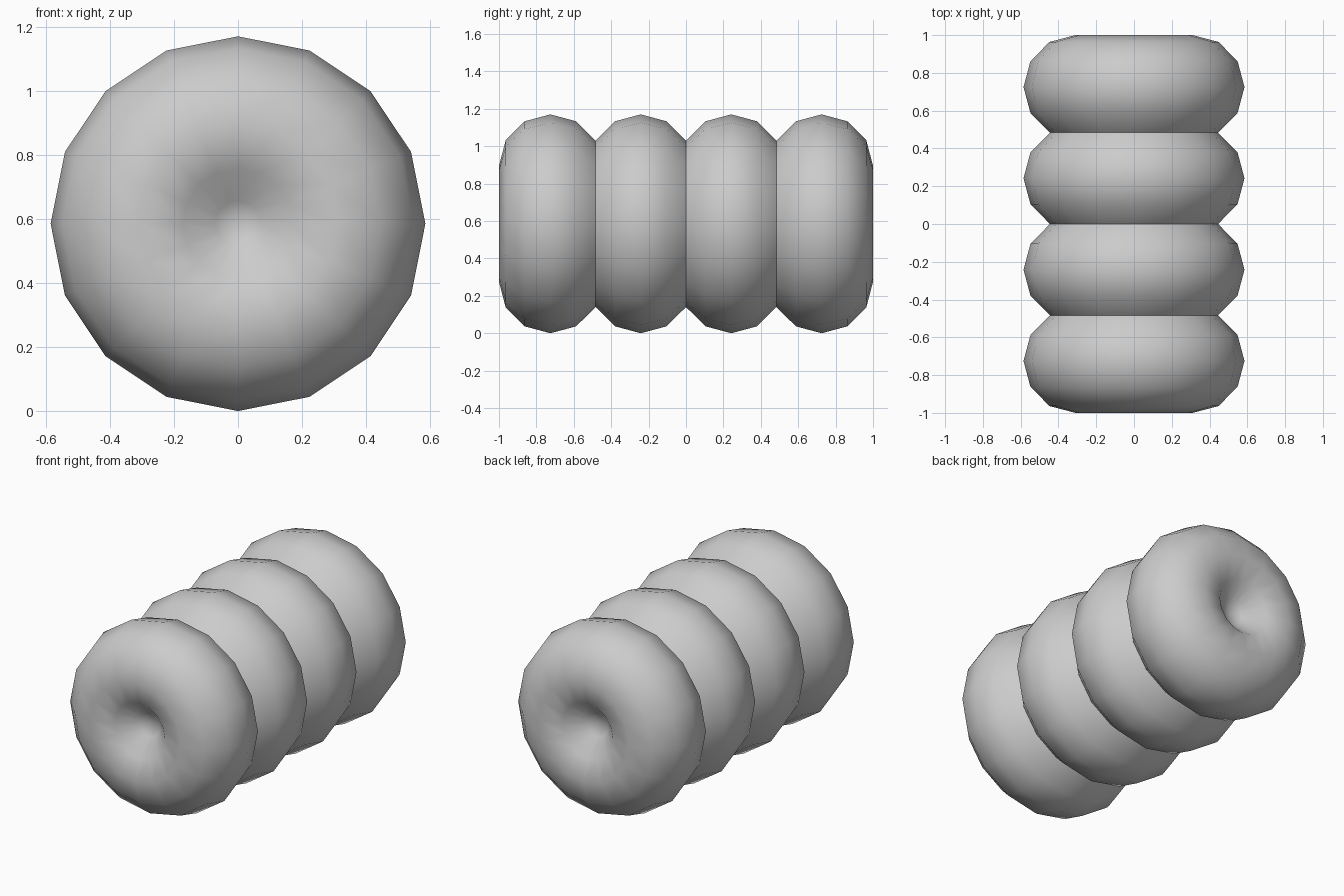
import bpy, bmesh
from math import sin, cos, radians, pi

if "Cube" in bpy.data.objects:
    bpy.data.objects.remove(bpy.data.objects["Cube"])

SIDES = 16
MAJOR, MINOR = 0.31, 0.275       # ring radius and tube radius
CENTRES = (-0.725, -0.242, 0.242, 0.725)
CENTRE_Z = 0.585

# Half profile as (y, radius): closed dimple, rounded end, bulges, creases
front_end = [(-0.85, 0.0), (-0.865, 0.072), (-0.963, 0.172), (-1.0, 0.31), (-0.964, 0.447)]
profile = list(front_end)
for i, c in enumerate(CENTRES):
    for a in (-30, 0, 30):
        profile.append((c + MINOR * sin(radians(a)), MAJOR + MINOR * cos(radians(a))))
    if i < 3:
        profile.append(((c + CENTRES[i + 1]) / 2, 0.445))
profile += [(-y, r) for y, r in reversed(front_end)]

# Ribbed roll: lathe the profile around the y axis
bm = bmesh.new()
verts = [bm.verts.new((0, y, r)) for y, r in profile]
edges = [bm.edges.new(pair) for pair in zip(verts, verts[1:])]
bmesh.ops.spin(bm, geom=verts + edges, cent=(0, 0, 0), axis=(0, 1, 0),
               angle=2 * pi, steps=SIDES, use_duplicate=False)
bmesh.ops.remove_doubles(bm, verts=bm.verts, dist=0.0005)
bmesh.ops.recalc_face_normals(bm, faces=bm.faces)
mesh = bpy.data.meshes.new("ribbed_roll")
bm.to_mesh(mesh)
bm.free()
roll = bpy.data.objects.new("ribbed_roll", mesh)
roll.location.z = CENTRE_Z
bpy.context.collection.objects.link(roll)

# Smooth bulges with sharp creases between them
bpy.context.view_layer.objects.active = roll
roll.select_set(True)
bpy.ops.object.shade_smooth_by_angle(angle=radians(62))
